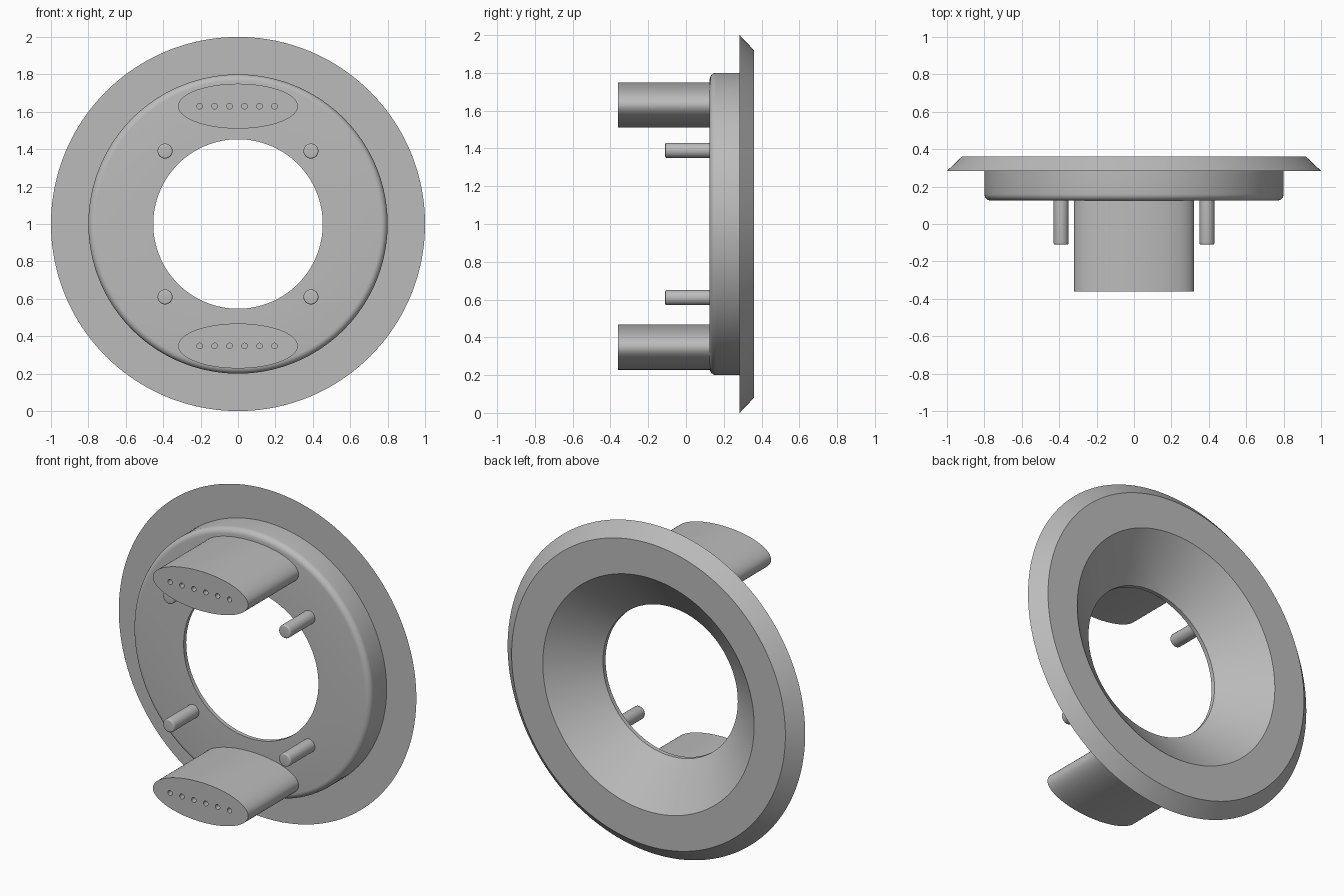
import bpy
import bmesh
from math import sin, cos, pi, radians
from mathutils import Matrix

cube = bpy.data.objects.get("Cube")
if cube:
    bpy.data.objects.remove(cube, do_unlink=True)

CENTRE_Z = 1.0
FACE_Y = 0.125

grey = bpy.data.materials.new("neutral grey")
grey.use_nodes = True
grey.diffuse_color = (0.5, 0.5, 0.5, 1)
grey.node_tree.nodes["Principled BSDF"].inputs["Base Color"].default_value = (0.5, 0.5, 0.5, 1)


def make_object(name, bm):
    bmesh.ops.recalc_face_normals(bm, faces=bm.faces)
    mesh = bpy.data.meshes.new(name)
    bm.to_mesh(mesh)
    bm.free()
    mesh.materials.append(grey)
    obj = bpy.data.objects.new(name, mesh)
    bpy.context.collection.objects.link(obj)
    return obj


def smooth(obj):
    bpy.ops.object.select_all(action="DESELECT")
    obj.select_set(True)
    bpy.context.view_layer.objects.active = obj
    bpy.ops.object.shade_smooth_by_angle(angle=radians(30))


def lathe(name, profile, x=0.0, z=0.0, steps=48, closed=False):
    """Spin a (radius, y) profile around an axis parallel to y."""
    bm = bmesh.new()
    verts = [bm.verts.new((r, y, 0)) for r, y in profile]
    edges = [bm.edges.new(pair) for pair in zip(verts, verts[1:])]
    if closed:
        edges.append(bm.edges.new((verts[-1], verts[0])))
    bmesh.ops.spin(bm, geom=verts + edges, cent=(0, 0, 0), axis=(0, 1, 0),
                   angle=2 * pi, steps=steps, use_merge=True)
    bmesh.ops.remove_doubles(bm, verts=bm.verts, dist=0.0001)
    bmesh.ops.translate(bm, verts=bm.verts, vec=(x, 0, z))
    return make_object(name, bm)


def fillet(radius, y, size, count=6):
    """Rounded corner from the front face at y to the outer wall at radius."""
    angles = [pi / 2 * i / count for i in range(count + 1)]
    return [(radius - size + size * sin(a), y + size - size * cos(a)) for a in angles]


# Ring body with rounded front rim, tapered flange and funnel bore
ring_profile = [(0.453, FACE_Y)] + fillet(0.8, FACE_Y, 0.035) + [
    (0.8, 0.284), (1.0, 0.284), (0.92, 0.36), (0.71, 0.36), (0.453, 0.15)]
smooth(lathe("flanged_ring", ring_profile, z=CENTRE_Z, steps=160, closed=True))

# Four locating pins
for side, x in (("left", 0.39), ("right", -0.39)):
    for level, z in (("upper", 0.39), ("lower", -0.39)):
        profile = [(0, -0.11)] + fillet(0.04, -0.11, 0.008, 4) + [(0.04, 0.14), (0, 0.14)]
        smooth(lathe(f"{level}_{side}_pin", profile, x, CENTRE_Z + z))


def elliptical_block(name, z):
    bm = bmesh.new()
    steps = 96
    rim = [bm.verts.new((0.32 * cos(2 * pi * i / steps), -0.36,
                         z + 0.12 * sin(2 * pi * i / steps))) for i in range(steps)]
    front = bm.faces.new(rim)
    back = bmesh.ops.extrude_face_region(bm, geom=[front], use_keep_orig=True)["geom"]
    bmesh.ops.translate(bm, vec=(0, 0.5, 0),
                        verts=[v for v in back if isinstance(v, bmesh.types.BMVert)])
    return make_object(name, bm)


def hole_cutter(name, z):
    bm = bmesh.new()
    for i in range(6):
        place = Matrix.Translation((-0.205 + 0.08 * i, -0.36, z)) @ Matrix.Rotation(pi / 2, 4, "X")
        bmesh.ops.create_cone(bm, cap_ends=True, segments=20, radius1=0.015,
                              radius2=0.015, depth=0.16, matrix=place)
    cutter = make_object(name, bm)
    cutter.hide_render = True
    cutter.hide_set(True)
    return cutter


# Two elliptical plugs, each with a row of six small sockets
for level, z in (("upper", 1.63), ("lower", 0.348)):
    plug = elliptical_block(f"{level}_plug", z)
    cutter = hole_cutter(f"{level}_socket_cutter", z)
    cut = plug.modifiers.new("sockets", "BOOLEAN")
    cut.operation = "DIFFERENCE"
    cut.solver = "EXACT"
    cut.object = cutter
    bpy.context.view_layer.objects.active = plug
    bpy.ops.object.modifier_apply(modifier=cut.name)
    bpy.data.objects.remove(cutter, do_unlink=True)
    smooth(plug)
